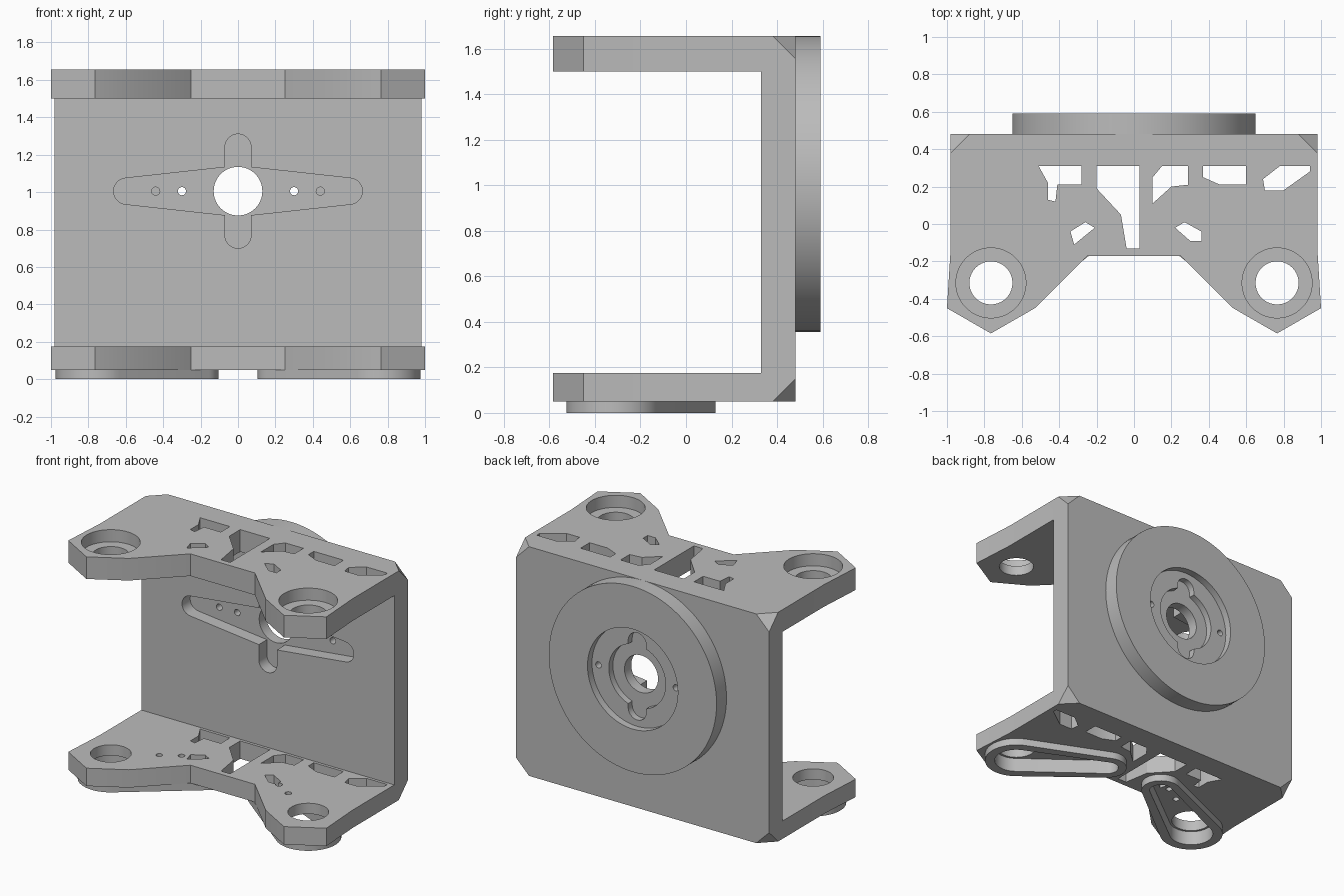
import bpy
import bmesh
from math import cos, sin, pi, acos, atan2, hypot
from mathutils import Vector

if "Cube" in bpy.data.objects:
    bpy.data.objects.remove(bpy.data.objects["Cube"], do_unlink=True)

GREY = (0.5, 0.5, 0.5, 1)
plastic = bpy.data.materials.new("grey plastic")
plastic.use_nodes = True
plastic.diffuse_color = GREY
plastic.node_tree.nodes["Principled BSDF"].inputs["Base Color"].default_value = GREY


def prism(name, outline, start, end, axis="z"):
    """Extrude a flat outline along z, or along y when the outline is (x, z)."""
    bm = bmesh.new()

    def place(p, depth):
        return (p[0], p[1], depth) if axis == "z" else (p[0], depth, p[1])

    low = [bm.verts.new(place(p, start)) for p in outline]
    high = [bm.verts.new(place(p, end)) for p in outline]
    bm.faces.new(low)
    bm.faces.new(high)
    for i in range(len(low)):
        j = (i + 1) % len(low)
        bm.faces.new((low[i], low[j], high[j], high[i]))
    bmesh.ops.recalc_face_normals(bm, faces=bm.faces)
    mesh = bpy.data.meshes.new(name)
    bm.to_mesh(mesh)
    bm.free()
    mesh.materials.append(plastic)
    obj = bpy.data.objects.new(name, mesh)
    bpy.context.scene.collection.objects.link(obj)
    return obj


def arc(center, radius, a, b, steps):
    return [(center[0] + radius * cos(a + (b - a) * i / steps),
             center[1] + radius * sin(a + (b - a) * i / steps)) for i in range(steps + 1)]


def circle(center, radius, steps=64):
    return arc(center, radius, 0, 2 * pi, steps)[:-1]


def horn(c1, r1, c2, r2):
    """Outline around two circles joined by their outer tangents."""
    dx, dy = c2[0] - c1[0], c2[1] - c1[1]
    way = atan2(dy, dx)
    spread = acos((r1 - r2) / hypot(dx, dy))
    return (arc(c1, r1, way + spread, way + 2 * pi - spread, 32)
            + arc(c2, r2, way - spread, way + spread, 24))


def cut(obj, cutters):
    for cutter in cutters:
        cutter.hide_render = True
        mod = obj.modifiers.new("cut", "BOOLEAN")
        mod.operation = "DIFFERENCE"
        mod.solver = "EXACT"
        mod.object = cutter


def mirrored(points):
    return points + [(-x, y) for x, y in reversed(points)]


LOW, HIGH = 0.05, 1.655
hub = (0, 1.005)
half = [(0.25, -0.17), (0.53, -0.45), (0.765, -0.585), (1, -0.45),
        (0.98, -0.13), (0.98, 0.48)]
plate = mirrored(half)

# Main plates, rear disc and the two pads underneath
top_plate = prism("top_plate", plate, 1.5, HIGH)
bottom_plate = prism("bottom_plate", plate, LOW, 0.175)
back_plate = prism("back_plate", mirrored([(0.98, 0.175), (0.98, 1.5)]), 0.33, 0.48, "y")
rear_disc = prism("rear_disc", circle(hub, 0.65, 96), 0.48, 0.59, "y")
parts = [top_plate, bottom_plate, back_plate, rear_disc]
cutters = []


def cutter(*args):
    obj = prism("cutter", *args)
    cutters.append(obj)
    return obj


# Irregular cutouts through both flat plates
openings = [
    [(-.51, .31), (-.28, .31), (-.28, .21), (-.41, .21), (-.42, .12), (-.46, .13), (-.46, .22)],
    [(-.2, .31), (.03, .31), (.03, -.13), (-.04, -.13), (-.07, .05), (-.2, .19)],
    [(.1, .25), (.15, .31), (.29, .31), (.29, .21), (.2, .2), (.1, .11)],
    [(.37, .31), (.6, .31), (.6, .21), (.46, .21), (.37, .25)],
    [(.78, .31), (.94, .31), (.94, .28), (.8, .18), (.7, .18), (.69, .24)],
    [(-.34, -.04), (-.26, .01), (-.21, -.02), (-.32, -.11)],
    [(.22, -.02), (.27, .01), (.36, -.04), (.36, -.09), (.3, -.09)],
]
for shape in openings:
    hole = cutter(shape, -1, 2)
    cut(top_plate, [hole])
    cut(bottom_plate, [hole])

# Arm holes, pads with horn pockets and screw holes
for side, word in ((1, "left"), (-1, "right")):
    pivot, tip = (side * 0.765, -0.315), (side * 0.235, 0)
    pad = prism(word + "_pad", horn(pivot, 0.21, tip, 0.13), 0, LOW)
    parts.append(pad)
    pocket = cutter(horn(pivot, 0.145, tip, 0.075), -0.1, 0.1)
    bore = cutter(circle(pivot, 0.13), -1, 1)
    cut(pad, [pocket])
    cut(bottom_plate, [pocket, bore])
    for t in (0.5, 0.73):
        spot = Vector(pivot).lerp(Vector(tip), t)
        cut(bottom_plate, [cutter(circle(spot, 0.022, 16), -1, 1)])
    cut(top_plate, [cutter(circle(pivot, 0.115), 1, 2),
                    cutter(circle(pivot, 0.187), 1.57, 2)])

# Cross-shaped horn pocket on the inner face of the back plate
for side in (1, -1):
    cut(back_plate, [cutter(horn(hub, 0.135, (side * 0.595, hub[1]), 0.07), 0, 0.42, "y")])
    cut(back_plate, [cutter(circle((side * 0.44, hub[1]), 0.022, 16), 0, 0.47, "y")])
    screw = cutter(circle((side * 0.3, hub[1]), 0.022, 16), 0, 1, "y")
    cut(back_plate, [screw])
    cut(rear_disc, [screw])
below, above = (0, hub[1] - 0.235), (0, hub[1] + 0.235)
cut(back_plate, [cutter(horn(below, 0.07, above, 0.07), 0, 0.42, "y")])

# Stepped recess in the rear disc and the central bore
cut(rear_disc, [cutter(circle(hub, 0.35), 0.54, 1, "y"),
                cutter(circle(hub, 0.22), 0.495, 1, "y"),
                cutter(horn(below, 0.07, above, 0.07), 0.495, 1, "y")])
center_bore = cutter(circle(hub, 0.13), 0, 1, "y")
cut(back_plate, [center_bore])
cut(rear_disc, [center_bore])

# Bevelled rear corners
for side in (1, -1):
    for obj, z, up in ((top_plate, HIGH, 1), (bottom_plate, LOW, -1)):
        bm = bmesh.new()
        corner = Vector((side * 0.98, 0.48, z))
        out = Vector((side, 1, up))
        tip = corner + 0.1 * out
        verts = [bm.verts.new(tip)]
        for axis in range(3):
            p = tip.copy()
            p[axis] -= 0.4 * out[axis]
            verts.append(bm.verts.new(p))
        for skip in range(4):
            bm.faces.new([v for i, v in enumerate(verts) if i != skip])
        bmesh.ops.recalc_face_normals(bm, faces=bm.faces)
        mesh = bpy.data.meshes.new("corner")
        bm.to_mesh(mesh)
        bm.free()
        wedge = bpy.data.objects.new("corner_cutter", mesh)
        mesh.materials.append(plastic)
        bpy.context.scene.collection.objects.link(wedge)
        cutters.append(wedge)
        cut(obj, [wedge])

# Bake the cuts, drop the cutters and smooth the round walls
graph = bpy.context.evaluated_depsgraph_get()
graph.update()
baked = [bpy.data.meshes.new_from_object(p.evaluated_get(graph)) for p in parts]
for part, mesh in zip(parts, baked):
    part.modifiers.clear()
    part.data = mesh
for obj in cutters:
    bpy.data.objects.remove(obj, do_unlink=True)
bpy.ops.object.select_all(action="DESELECT")
for part in parts:
    part.select_set(True)
bpy.context.view_layer.objects.active = parts[0]
bpy.ops.object.shade_smooth_by_angle(angle=pi / 6)
